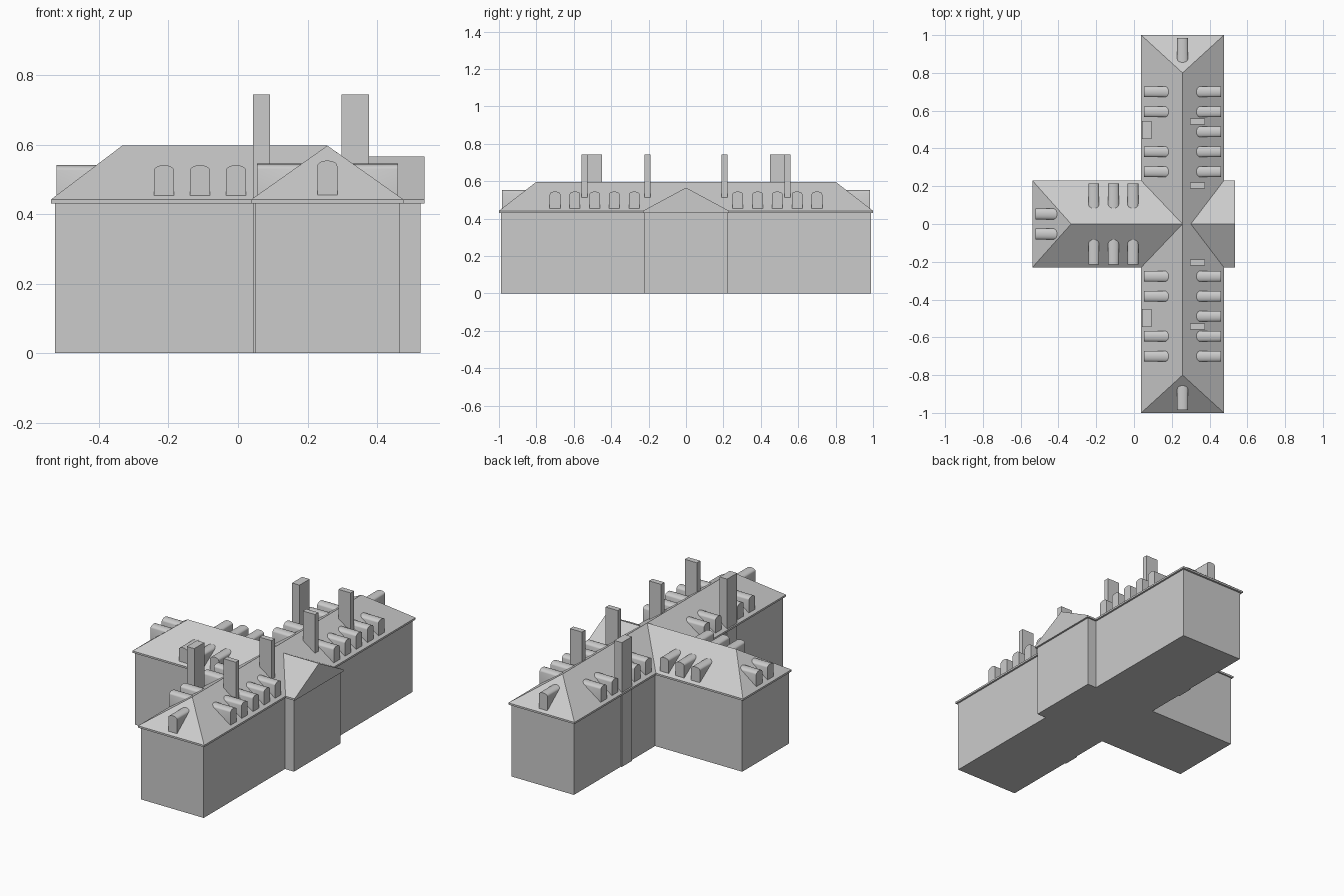
import bpy, bmesh, math
from mathutils import Vector

if "Cube" in bpy.data.objects:
    bpy.data.objects.remove(bpy.data.objects["Cube"])

EAVE0, EAVE1, RIDGE = 0.431, 0.442, 0.597


def make_object(name, bm):
    bmesh.ops.recalc_face_normals(bm, faces=bm.faces)
    me = bpy.data.meshes.new(name)
    bm.to_mesh(me)
    bm.free()
    ob = bpy.data.objects.new(name, me)
    bpy.context.collection.objects.link(ob)
    return ob


def plan(west, x0, x1, east, half, end):
    """Cross-shaped outline, counter-clockwise."""
    return [(west, -half), (x0, -half), (x0, -end), (x1, -end), (x1, -half), (east, -half),
            (east, half), (x1, half), (x1, end), (x0, end), (x0, half), (west, half)]


def ring(bm, pts, z):
    return [bm.verts.new((x, y, z)) for x, y in pts]


def band(bm, lo, hi):
    n = len(lo)
    for i in range(n):
        bm.faces.new((lo[i], lo[(i + 1) % n], hi[(i + 1) % n], hi[i]))


# walls: extruded footprint
bm = bmesh.new()
outline = plan(-0.527, 0.05, 0.465, 0.525, 0.221, 0.988)
lo, hi = ring(bm, outline, 0), ring(bm, outline, EAVE0 + 0.002)
band(bm, lo, hi)
bm.faces.new(lo[::-1])
bm.faces.new(hi)
make_object("walls", bm)

# roof: eave band, hipped slopes and the east gable
bm = bmesh.new()
outline = plan(-0.538, 0.038, 0.476, 0.536, 0.23, 1.0)
lo, r = ring(bm, outline, EAVE0), ring(bm, outline, EAVE1)
band(bm, lo, r)
bm.faces.new(lo[::-1])
west_hip, cross, south_hip, north_hip, gable_tip, gable_root = [
    bm.verts.new(p) for p in ((-0.333, 0, RIDGE), (0.257, 0, RIDGE), (0.257, -0.8, RIDGE),
                              (0.257, 0.8, RIDGE), (0.536, 0, 0.566), (0.301, 0, 0.566))]
for f in ((r[0], r[1], cross, west_hip), (r[1], r[2], south_hip, cross),
          (r[2], r[3], south_hip), (r[3], r[4], gable_root, cross, south_hip),
          (r[4], r[5], gable_tip, gable_root), (r[5], r[6], gable_tip),
          (r[6], r[7], gable_root, gable_tip), (r[7], r[8], north_hip, cross, gable_root),
          (r[8], r[9], north_hip), (r[9], r[10], cross, north_hip),
          (r[10], r[11], west_hip, cross), (r[11], r[0], west_hip)):
    bm.faces.new(f)
make_object("roof", bm)


def dormer(name, eave_point, inward, run, top):
    """Arched dormer whose back follows the slope; run = slope width in plan."""
    d, o = Vector((*inward, 0)), Vector((*eave_point, 0))
    side = Vector((-d.y, d.x, 0))
    w, rise, base, steps = 0.0285, 0.015, 0.454, 10
    prof = [(-w, base)]
    prof += [(-w * math.cos(math.pi * i / steps), top - rise + rise * math.sin(math.pi * i / steps))
             for i in range(steps + 1)]
    prof += [(w, base)]
    bm = bmesh.new()
    front, back = [], []
    for u, z in prof:
        depth = (z - EAVE1) / (RIDGE - EAVE1) * run + 0.004
        front.append(bm.verts.new(o + side * u + d * 0.016 + Vector((0, 0, z))))
        back.append(bm.verts.new(o + side * u + d * depth + Vector((0, 0, z))))
    band(bm, front, back)
    bm.faces.new(front)
    bm.faces.new(back)
    ob = make_object(name, bm)
    bpy.ops.object.select_all(action='DESELECT')
    bpy.context.view_layer.objects.active = ob
    ob.select_set(True)
    bpy.ops.object.shade_smooth_by_angle(angle=math.radians(35))


def box(name, x0, x1, y0, y1, z0, z1):
    bm = bmesh.new()
    pts = [(x0, y0), (x1, y0), (x1, y1), (x0, y1)]
    lo, hi = ring(bm, pts, z0), ring(bm, pts, z1)
    band(bm, lo, hi)
    bm.faces.new(lo[::-1])
    bm.faces.new(hi)
    make_object(name, bm)


# dormers and chimneys, mirrored north / south
for s in (-1, 1):
    for y in (0.277, 0.383, 0.488, 0.594, 0.70):
        dormer("east_dormer", (0.476, s * y), (-1, 0), 0.219, 0.545)
        if y != 0.488:
            dormer("west_dormer", (0.038, s * y), (1, 0), 0.219, 0.545)
    for x in (-0.213, -0.109, -0.006):
        dormer("wing_dormer", (x, s * 0.23), (0, -s), 0.23, 0.541)
    dormer("wing_end_dormer", (-0.538, s * 0.053), (1, 0), 0.205, 0.541)
    dormer("end_dormer", (0.257, s), (0, -s), 0.2, 0.554)

    # wall chimney rises from the ground, slim chimneys sit on the east slope
    a, b = sorted((s * 0.45, s * 0.545))
    box("wall_chimney", 0.043, 0.092, a, b, 0, 0.744)
    for y in (0.205, 0.543):
        box("roof_chimney", 0.297, 0.377, s * y - 0.016, s * y + 0.016, 0.512, 0.744)
